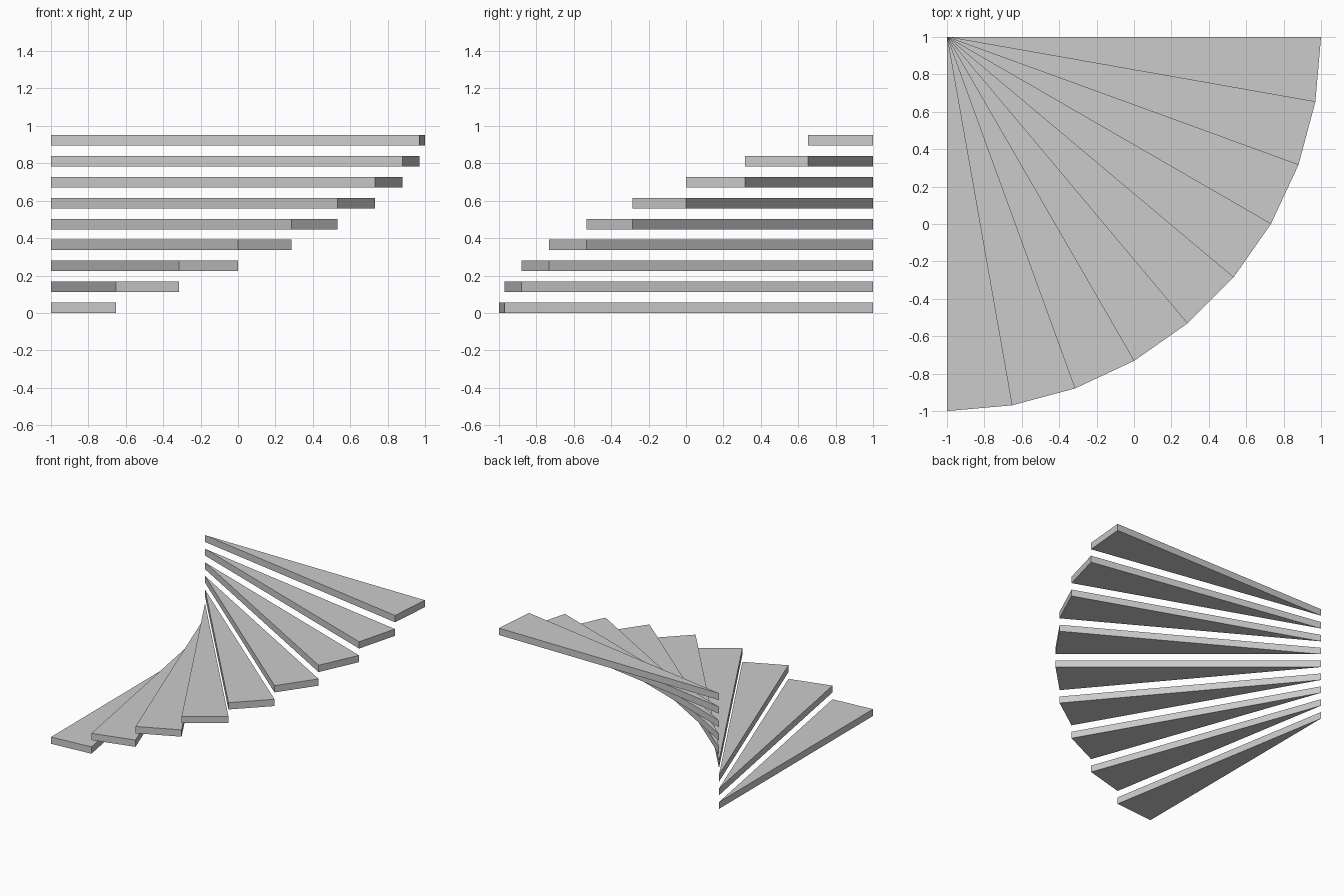
import bpy, bmesh
from math import sin, cos, radians

cube = bpy.data.objects.get("Cube")
if cube:
    bpy.data.objects.remove(cube, do_unlink=True)

STEPS = 9
ANGLE = radians(90 / STEPS)
RADIUS = 2.0
RISE = 0.1118
THICKNESS = RISE / 2

grey = bpy.data.materials.new("plain grey")
grey.use_nodes = True
colour = (0.6, 0.6, 0.6, 1)
grey.diffuse_color = colour
grey.node_tree.nodes["Principled BSDF"].inputs["Base Color"].default_value = colour


def rim(angle, z):
    """Point on the outer edge of the stair, turning from the front to the left."""
    return (-1 + RADIUS * sin(angle), 1 - RADIUS * cos(angle), z)


def add_tread(index):
    """Triangular tread fanning out from the shared corner."""
    z = index * RISE
    bm = bmesh.new()
    corners = [(-1, 1, z), rim(index * ANGLE, z), rim((index + 1) * ANGLE, z)]
    base = bm.faces.new([bm.verts.new(c) for c in corners])
    grown = bmesh.ops.extrude_face_region(bm, geom=[base], use_keep_orig=True)
    top = [v for v in grown["geom"] if isinstance(v, bmesh.types.BMVert)]
    bmesh.ops.translate(bm, verts=top, vec=(0, 0, THICKNESS))
    bmesh.ops.recalc_face_normals(bm, faces=bm.faces)
    mesh = bpy.data.meshes.new(f"stair_tread_{index + 1}")
    bm.to_mesh(mesh)
    bm.free()
    mesh.materials.append(grey)
    tread = bpy.data.objects.new(mesh.name, mesh)
    bpy.context.collection.objects.link(tread)


# Winding treads, lowest to highest
for i in range(STEPS):
    add_tread(i)
